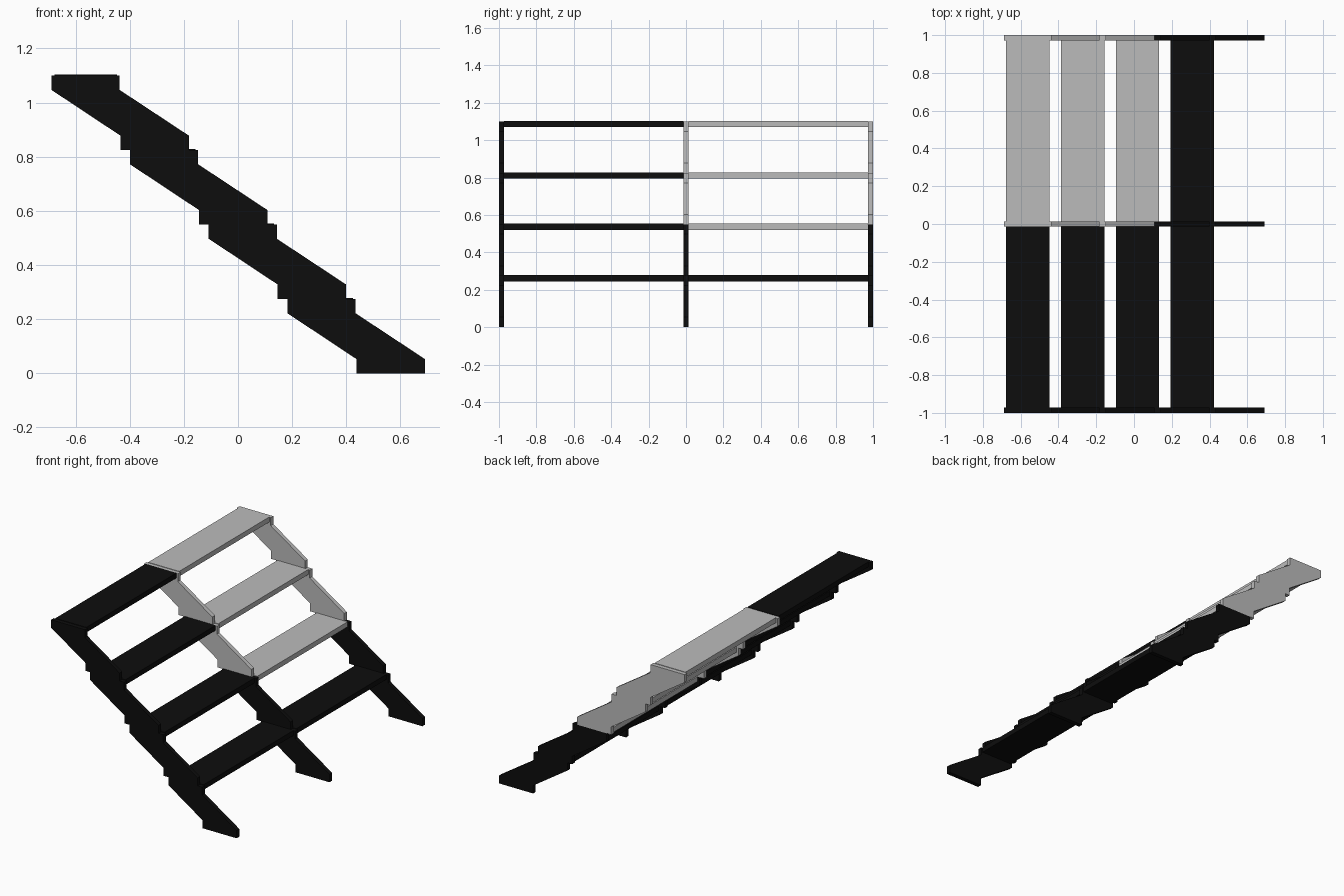
import bpy
import bmesh

cube = bpy.data.objects.get("Cube")
if cube:
    bpy.data.objects.remove(cube, do_unlink=True)


def make_material(name, value):
    mat = bpy.data.materials.new(name)
    mat.use_nodes = True
    color = (value, value, value, 1)
    mat.diffuse_color = color
    bsdf = next(n for n in mat.node_tree.nodes if n.type == 'BSDF_PRINCIPLED')
    bsdf.inputs["Base Color"].default_value = color
    return mat


black = make_material("black", 0.004)
grey = make_material("light grey", 0.5)


def extrude_profile(name, profile, y0, y1, mat):
    """Prism with an x-z outline running from y0 to y1."""
    bm = bmesh.new()
    face = bm.faces.new([bm.verts.new((x, y0, z)) for x, z in profile])
    ext = bmesh.ops.extrude_face_region(bm, geom=[face])
    for v in ext["geom"]:
        if isinstance(v, bmesh.types.BMVert):
            v.co.y = y1
    bmesh.ops.recalc_face_normals(bm, faces=bm.faces)
    mesh = bpy.data.meshes.new(name)
    bm.to_mesh(mesh)
    bm.free()
    mesh.materials.append(mat)
    obj = bpy.data.objects.new(name, mesh)
    bpy.context.collection.objects.link(obj)


RUN, RISE, THICK = -0.2905, 0.275, 0.028
STEPS = 4

# Outlines of the lowest stringer segment and the lowest tread
segment = [(0.437, 0), (0.69, 0), (0.69, 0.053), (0.434, 0.222),
           (0.434, RISE), (0.182, RISE), (0.182, 0.222), (0.437, 0.053)]
tread = [(0.194, 0.244), (0.424, 0.244), (0.424, 0.278), (0.194, 0.278)]


def on_step(profile, i):
    return [(x + i * RUN, z + i * RISE) for x, z in profile]


rows = {"right": -1 + THICK / 2, "middle": 0, "left": 1 - THICK / 2}
bays = {"right": (rows["right"], 0), "left": (0, rows["left"])}

for i in range(STEPS):
    # Stringer segments
    for side, y in rows.items():
        mat = grey if side != "right" and i >= 2 else black
        extrude_profile(f"{side}_stringer_{i + 1}", on_step(segment, i),
                        y - THICK / 2, y + THICK / 2, mat)
    # Treads between the stringers
    for side, (a, b) in bays.items():
        mat = grey if side == "left" and i >= 1 else black
        extrude_profile(f"{side}_tread_{i + 1}", on_step(tread, i),
                        a + THICK / 2, b - THICK / 2, mat)
